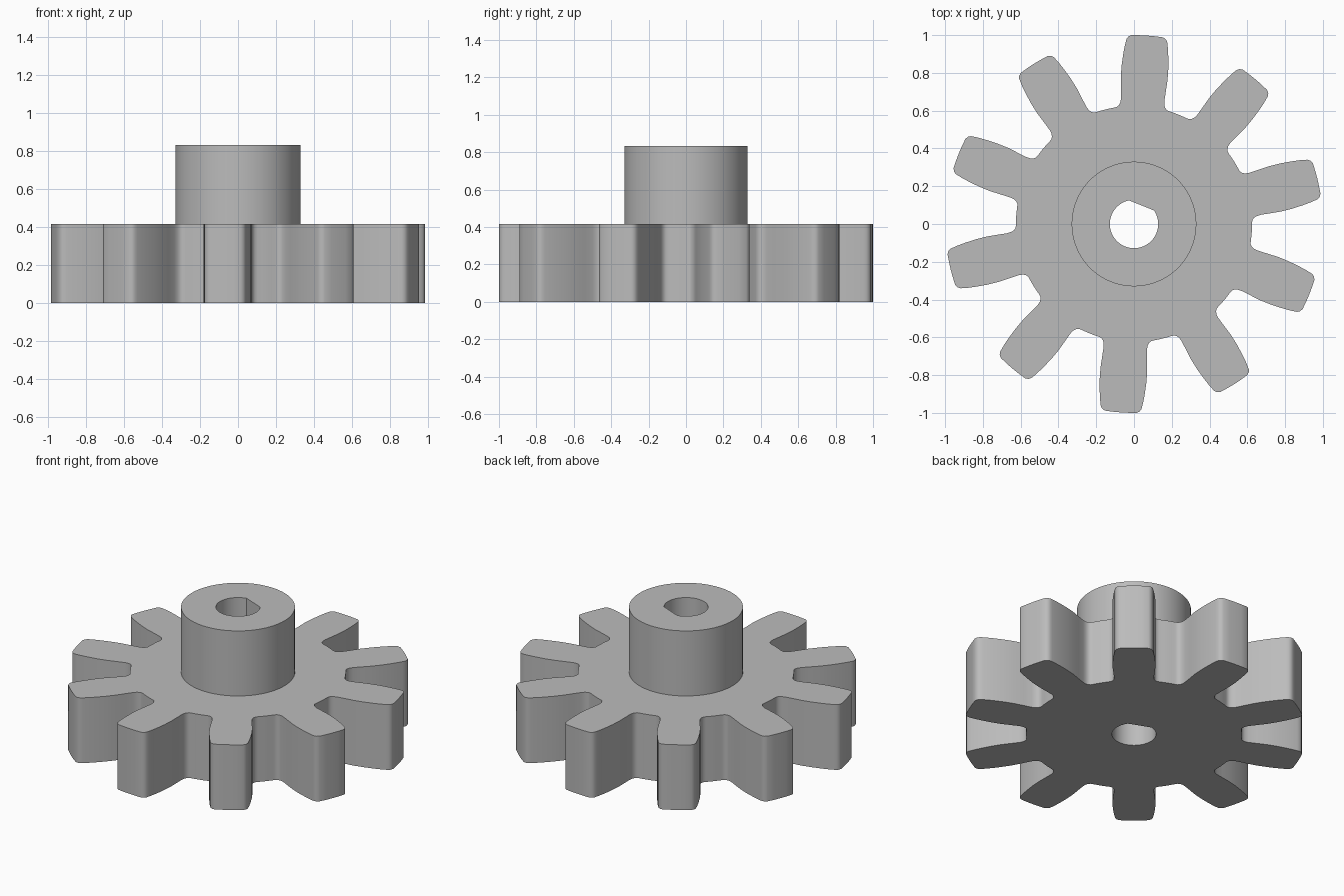
import bpy
import bmesh
from math import sin, cos, radians, pi

cube = bpy.data.objects.get("Cube")
if cube:
    bpy.data.objects.remove(cube, do_unlink=True)

TEETH = 10
FIRST_TOOTH = radians(86)
ROOT_RADIUS = 0.625
HUB_RADIUS = 0.33
BORE_RADIUS = 0.128
GEAR_TOP, HUB_TOP = 0.417, 0.833

grey = bpy.data.materials.new("plain grey")
grey.use_nodes = True
grey.diffuse_color = (0.5, 0.5, 0.5, 1)
grey.node_tree.nodes["Principled BSDF"].inputs["Base Color"].default_value = (0.5, 0.5, 0.5, 1)

# Right half of one tooth: (offset from tooth axis, distance from centre), root to tip
HALF_TOOTH = [
    (0.132, 0.613), (0.123, 0.623), (0.117, 0.637), (0.115, 0.66), (0.119, 0.71),
    (0.124, 0.77), (0.124, 0.83), (0.120, 0.89), (0.115, 0.935), (0.111, 0.958),
    (0.108, 0.974), (0.099, 0.988), (0.083, 0.9965), (0.042, 0.999),
]


def polar(radius, angle):
    return radius * cos(angle), radius * sin(angle)


def arc(radius, start, end, steps):
    return [polar(radius, start + (end - start) * i / steps) for i in range(steps + 1)]


def gear_outline():
    points = []
    mirrored = [(-side, out) for side, out in reversed(HALF_TOOTH)]
    for k in range(TEETH):
        a = FIRST_TOOTH + 2 * pi * k / TEETH
        for side, out in HALF_TOOTH + [(0, 1)] + mirrored:
            points.append((out * cos(a) + side * sin(a), out * sin(a) - side * cos(a)))
        # root arc between this tooth and the next
        gap = a + pi / TEETH
        points += arc(ROOT_RADIUS, gap - radians(4.5), gap + radians(4.5), 4)
    return points


def bore_outline():
    # round shaft hole with one flat side facing a tooth gap
    flat = FIRST_TOOTH - pi / TEETH
    half = radians(34)
    return arc(BORE_RADIUS, flat + half, flat + 2 * pi - half, 48)


def extruded_ring(name, outline, hole, bottom, top):
    bm = bmesh.new()
    edges = []
    for loop in (outline, hole):
        verts = [bm.verts.new((x, y, bottom)) for x, y in loop]
        edges += [bm.edges.new((v, verts[(i + 1) % len(verts)])) for i, v in enumerate(verts)]
    bmesh.ops.triangle_fill(bm, use_beauty=True, use_dissolve=False, edges=edges)
    made = bmesh.ops.extrude_face_region(bm, geom=bm.faces[:], use_keep_orig=True)
    raised = [g for g in made["geom"] if isinstance(g, bmesh.types.BMVert)]
    bmesh.ops.translate(bm, verts=raised, vec=(0, 0, top - bottom))
    bmesh.ops.recalc_face_normals(bm, faces=bm.faces[:])
    mesh = bpy.data.meshes.new(name)
    bm.to_mesh(mesh)
    bm.free()
    mesh.materials.append(grey)
    obj = bpy.data.objects.new(name, mesh)
    bpy.context.collection.objects.link(obj)
    bpy.ops.object.select_all(action="DESELECT")
    obj.select_set(True)
    bpy.context.view_layer.objects.active = obj
    bpy.ops.object.shade_smooth_by_angle(angle=radians(32))
    return obj


# Toothed wheel and the raised hub, sharing one shaft hole
extruded_ring("gear_wheel", gear_outline(), bore_outline(), 0, GEAR_TOP)
extruded_ring("hub", arc(HUB_RADIUS, 0, 2 * pi, 96)[:-1], bore_outline(), GEAR_TOP, HUB_TOP)
